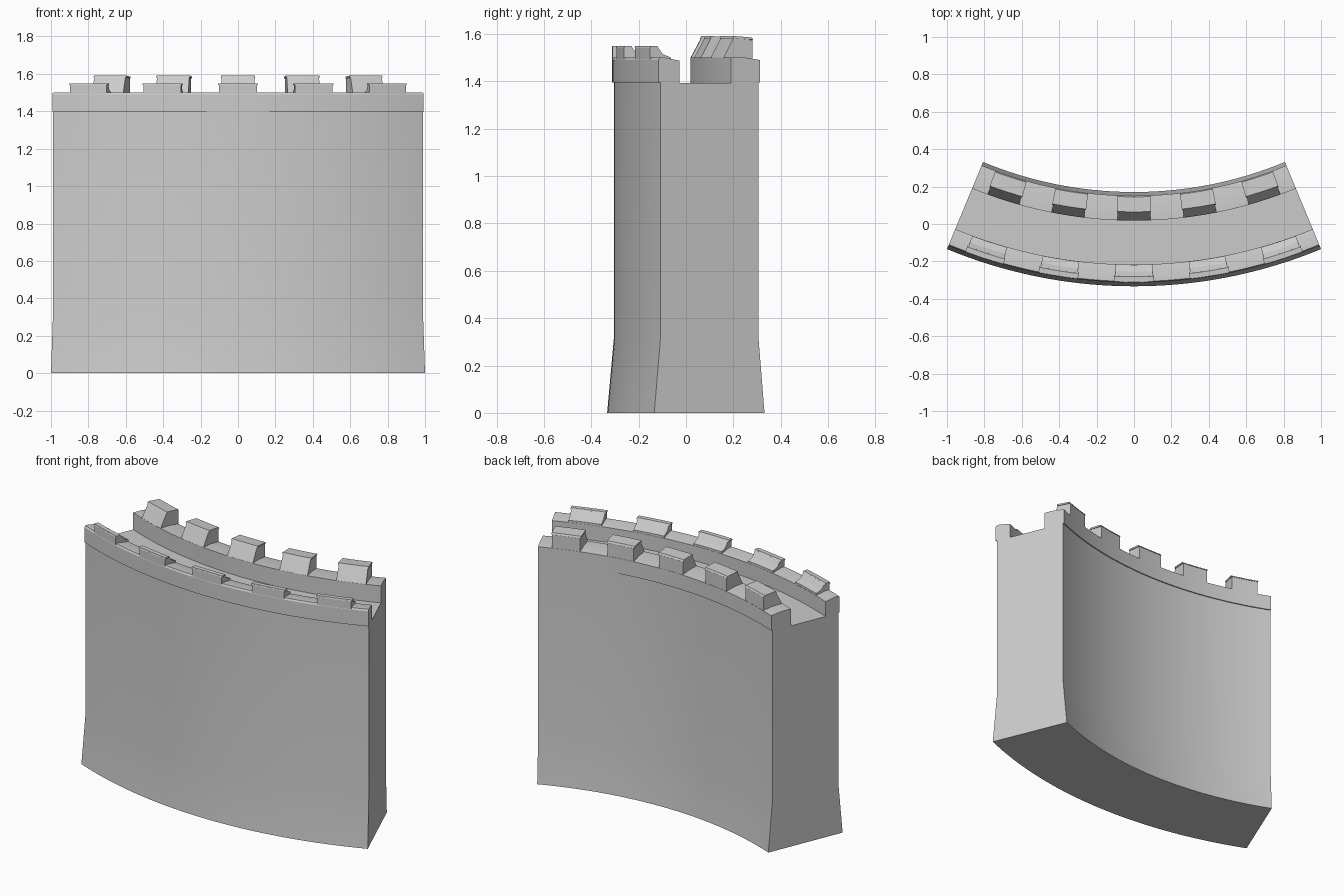
import bpy, bmesh
from math import sin, cos, radians

if "Cube" in bpy.data.objects:
    bpy.data.objects.remove(bpy.data.objects["Cube"])

CY = 2.28      # y of the arc centre
HALF = 22.5    # half angle of the wall segment


def sweep(name, parts):
    """Sweep closed (radius, z) profiles around the arc centre.
    parts: list of (profile, start deg, end deg, steps)"""
    bm = bmesh.new()
    for prof, a0, a1, n in parts:
        rings = []
        for i in range(n + 1):
            a = radians(a0 + (a1 - a0) * i / n)
            rings.append([bm.verts.new((r * sin(a), CY - r * cos(a), z)) for r, z in prof])
        m = len(prof)
        for p, q in zip(rings, rings[1:]):
            for j in range(m):
                k = (j + 1) % m
                bm.faces.new((p[j], p[k], q[k], q[j]))
        bm.faces.new(rings[0])
        bm.faces.new(rings[-1][::-1])
    bmesh.ops.recalc_face_normals(bm, faces=bm.faces)
    me = bpy.data.meshes.new(name)
    bm.to_mesh(me)
    bm.free()
    ob = bpy.data.objects.new(name, me)
    bpy.context.collection.objects.link(ob)
    bpy.context.view_layer.objects.active = ob
    ob.select_set(True)
    bpy.ops.object.shade_smooth_by_angle(angle=radians(12))
    ob.select_set(False)
    return ob


# Wall with battered base, walkway and both parapets
wall = [(2.613, 0), (2.585, 0.31), (2.585, 1.395), (2.593, 1.395),
        (2.593, 1.49), (2.587, 1.50), (2.565, 1.50), (2.497, 1.487),
        (2.497, 1.393), (2.262, 1.393),
        (2.262, 1.50), (2.197, 1.50), (2.129, 1.49), (2.129, 1.395),
        (2.136, 1.395), (2.136, 0.31), (2.109, 0)]
sweep("curved_wall", [(wall, -HALF, HALF, 48)])

# Merlon and cap profiles for the front and back rows
front = [(2.592, 1.47), (2.592, 1.545), (2.558, 1.545), (2.535, 1.515),
         (2.498, 1.50), (2.498, 1.47)]
front_cap = [(2.593, 1.541), (2.59, 1.55), (2.562, 1.55), (2.555, 1.541)]
back = [(2.261, 1.47), (2.261, 1.50), (2.217, 1.582), (2.13, 1.574), (2.13, 1.47)]
back_cap = [(2.221, 1.581), (2.215, 1.591), (2.135, 1.585), (2.129, 1.575)]

for label, body, cap in (("front", front, front_cap), ("back", back, back_cap)):
    centres = [9 * i for i in range(-2, 3)]
    sweep(label + "_merlons", [(body, c - 2.25, c + 2.25, 6) for c in centres])
    sweep(label + "_merlon_caps", [(cap, c - 2.37, c + 2.37, 6) for c in centres])
